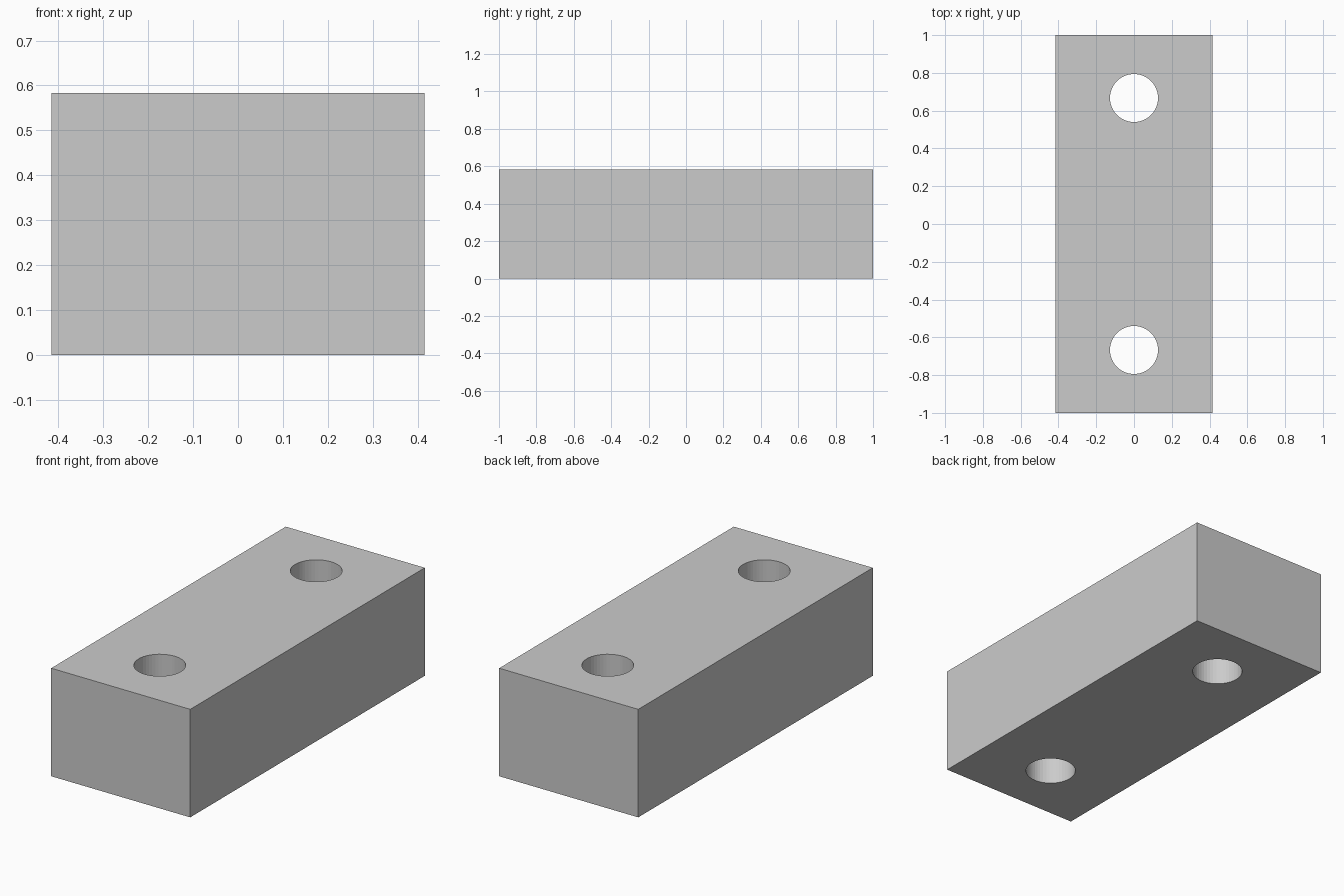
import bpy

if "Cube" in bpy.data.objects:
    bpy.data.objects.remove(bpy.data.objects["Cube"])

WIDTH, LENGTH, HEIGHT = 0.83, 2.0, 0.583
HOLE_RADIUS, HOLE_Y = 0.127, 0.667

# Solid block
bpy.ops.mesh.primitive_cube_add(size=1, location=(0, 0, HEIGHT / 2))
block = bpy.context.object
block.name = "block"
block.scale = (WIDTH, LENGTH, HEIGHT)
bpy.ops.object.transform_apply(location=True, rotation=False, scale=True)


def drill_hole(y, name):
    """Cut a vertical through hole, then discard the cutter."""
    bpy.ops.mesh.primitive_cylinder_add(vertices=48, radius=HOLE_RADIUS,
                                        depth=HEIGHT * 2,
                                        location=(0, y, HEIGHT / 2))
    cutter = bpy.context.object
    cutter.name = name
    cutter.hide_render = True
    mod = block.modifiers.new(name, 'BOOLEAN')
    mod.operation = 'DIFFERENCE'
    mod.solver = 'EXACT'
    mod.object = cutter
    bpy.context.view_layer.objects.active = block
    bpy.ops.object.modifier_apply(modifier=mod.name)
    bpy.data.objects.remove(cutter, do_unlink=True)


# Two through holes
for side, name in ((-1, "front_hole_cutter"), (1, "back_hole_cutter")):
    drill_hole(side * HOLE_Y, name)
